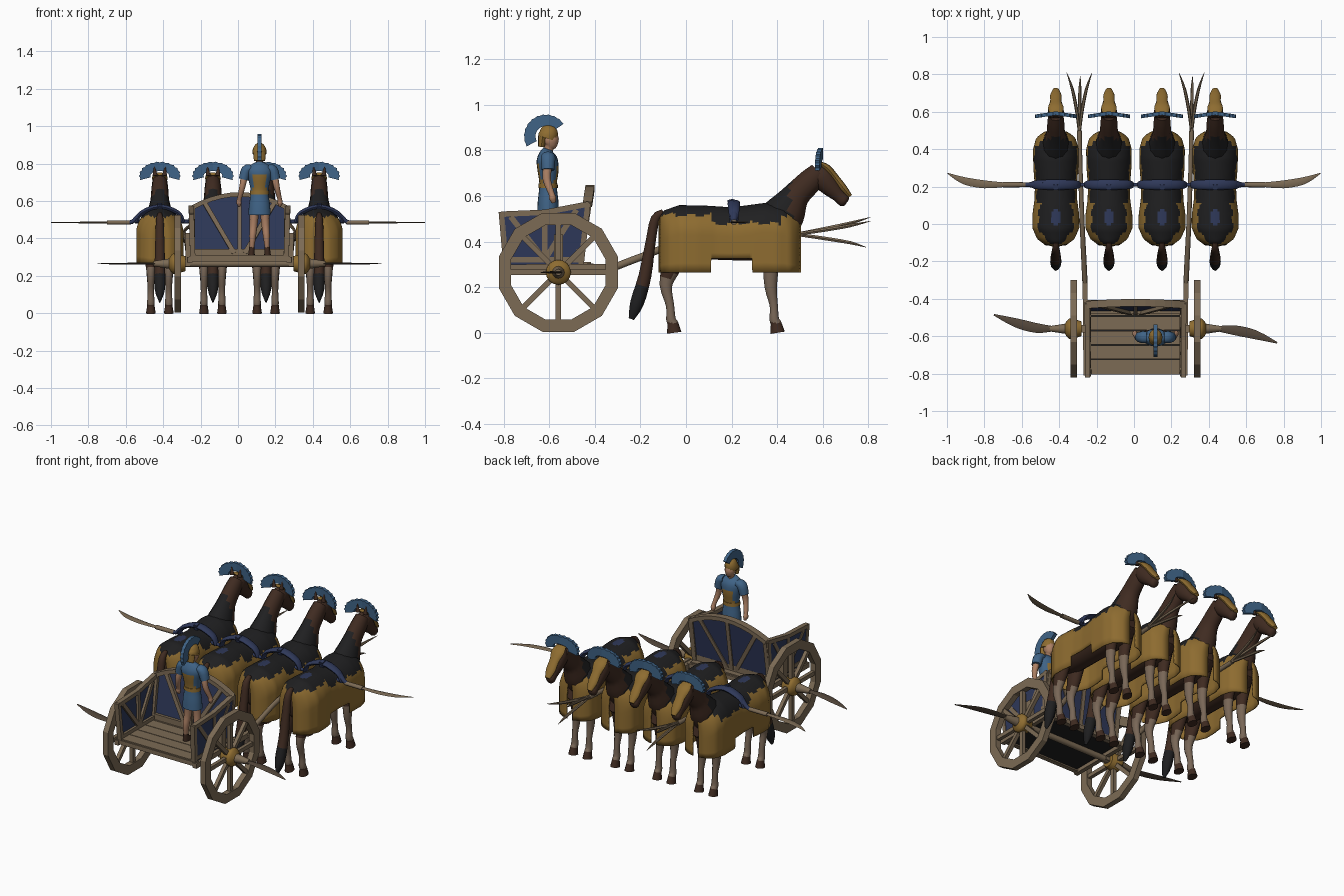
import bpy, bmesh
from math import sin, cos, pi, radians, sqrt
from mathutils import Vector

if "Cube" in bpy.data.objects:
    bpy.data.objects.remove(bpy.data.objects["Cube"])


def material(name, *rgb):
    m = bpy.data.materials.new(name)
    m.diffuse_color = (*rgb, 1)
    m.use_nodes = True
    m.node_tree.nodes["Principled BSDF"].inputs["Base Color"].default_value = (*rgb, 1)
    return m


WOOD = material("weathered wood", .20, .145, .09)
GOLD = material("dull gold", .27, .15, .03)
BROWN = material("horse brown", .05, .024, .015)
BLACK = material("black cloth", .014, .014, .015)
NAVY = material("navy blue", .028, .04, .10)
BLUE = material("tunic blue", .05, .125, .24)
SKIN = material("skin", .42, .22, .13)
WRAP = material("leg wrap", .19, .135, .095)
STEEL = material("dark blade", .09, .065, .045)
smooth_objects = []


def finish(name, bm, mats, rule=None, smooth=True):
    """Turn a bmesh into an object; rule picks a material index from a face centre."""
    bmesh.ops.remove_doubles(bm, verts=bm.verts, dist=1e-5)
    bmesh.ops.recalc_face_normals(bm, faces=bm.faces)
    if rule:
        for f in bm.faces:
            f.material_index = rule(f.calc_center_median())
    me = bpy.data.meshes.new(name)
    bm.to_mesh(me)
    bm.free()
    for m in mats if isinstance(mats, tuple) else (mats,):
        me.materials.append(m)
    ob = bpy.data.objects.new(name, me)
    bpy.context.collection.objects.link(ob)
    if smooth:
        smooth_objects.append(ob)
    return ob


def curve(secs, n):
    """Catmull-Rom refinement of path sections."""
    s = [secs[0], *secs, secs[-1]]
    out = []
    for a, b, c, d in zip(s, s[1:], s[2:], s[3:]):
        for k in range(n):
            t = k / n
            out.append([q + t / 2 * (r - p + t * (2*p - 5*q + 4*r - w + t * (3*(q - r) + w - p)))
                        for p, q, r, w in zip(a, b, c, d)])
    return out + [list(secs[-1])]


def loft(name, secs, mats, ref=(1, 0, 0), sides=12, n=3, rule=None):
    """Skin sections (x, y, z, half width along ref, half height)."""
    secs = curve(secs, n) if n > 1 else secs
    box = sides == 4
    bm, rings = bmesh.new(), []
    pts = [Vector(s[:3]) for s in secs]
    for i, s in enumerate(secs):
        tan = (pts[min(i + 1, len(pts) - 1)] - pts[max(i - 1, 0)]).normalized()
        up = tan.cross(Vector(ref)).normalized()
        side = up.cross(tan)
        k = sqrt(2) if box else 1
        angs = [2 * pi * (j + box / 2) / sides for j in range(sides)]
        rings.append([bm.verts.new(pts[i] + k * (side * s[3] * cos(a) + up * s[4] * sin(a)))
                      for a in angs])
    for r, q in zip(rings, rings[1:]):
        for j in range(sides):
            bm.faces.new((r[j - 1], r[j], q[j], q[j - 1]))
    bm.faces.new(rings[0])
    bm.faces.new(rings[-1])
    return finish(name, bm, mats, rule, not box)


def beam(name, a, b, w, h, mat=WOOD, ref=(1, 0, 0)):
    return loft(name, [(*a, w, h), (*b, w, h)], mat, ref, 4, 1)


def panel(name, pts, depth, mat):
    """Flat outline given thickness along a vector."""
    bm = bmesh.new()
    f = bm.faces.new([bm.verts.new(p) for p in pts])
    new = bmesh.ops.extrude_face_region(bm, geom=[f])["geom"]
    bmesh.ops.translate(bm, vec=depth, verts=[v for v in new if isinstance(v, bmesh.types.BMVert)])
    return finish(name, bm, mat, smooth=False)


def band(name, place, n, a0, a1, outer, inner, half, mat, wave=0):
    """Thick arc: wheel rims and helmet crests. place maps (u, v, w) to space."""
    bm, rings = bmesh.new(), []
    for i in range(n + 1):
        a = radians(a0 + (a1 - a0) * i / n)
        k = 1 - wave * (i % 2)
        rings.append([bm.verts.new(place(r[0] * cos(a) * q, r[1] * sin(a) * q, w))
                      for r, w, q in ((outer, half, k), (outer, -half, k), (inner, -half, 1), (inner, half, 1))])
    for r, q in zip(rings, rings[1:]):
        for j in range(4):
            bm.faces.new((r[j - 1], r[j], q[j], q[j - 1]))
    if a1 - a0 < 360:
        bm.faces.new(rings[0])
        bm.faces.new(rings[-1])
    return finish(name, bm, mat, smooth=False)


def lookup(table, y):
    for (a, p), (b, q) in zip(table, table[1:]):
        if y <= b:
            return p + (q - p) * max(0, y - a) / (b - a)
    return table[-1][1]


# ---- horse: armoured blanket draped over the body ----
TOP = [(-.12, .50), (-.1, .535), (-.03, .56), (.1, .557), (.2, .55), (.35, .57), (.43, .56), (.5, .51)]
WIDE = [(-.12, .02), (-.11, .06), (-.08, .1), (-.02, .126), (.05, .125), (.13, .114),
        (.2, .112), (.3, .12), (.4, .122), (.46, .105), (.49, .07), (.505, .02)]


def blanket():
    bm, rows = bmesh.new(), []
    stations = sorted([-.12 + .0125 * i for i in range(51)] + [.109, .111, .289, .291])
    for y in stations:
        w, top = lookup(WIDE, y), lookup(TOP, y)
        hem = .325 if .11 < y < .29 else .264
        row = []
        for i in range(-20, 21):
            a = min(1, abs(i) / 16) * pi / 2
            z = top - .13 * (1 - cos(a))
            z += (hem - z) * max(0, abs(i) - 16) / 4
            row.append(bm.verts.new((w * sin(a) * (1 if i > 0 else -1), y, z)))
        rows.append(row)
    for r, q in zip(rows, rows[1:]):
        for j in range(40):
            bm.faces.new((r[j], r[j + 1], q[j + 1], q[j]))

    def rule(c):
        if (c.x / .03) ** 2 + ((c.y - .035) / .04) ** 2 < 1 and c.z > .5:
            return 2
        edge = .48 if .11 < c.y < .42 else .517
        return int(c.z > edge + .008 * sin(c.y * 70))
    ob = finish("horse_blanket", bm, (GOLD, BLACK, NAVY), rule)
    ob.modifiers.new("thickness", "SOLIDIFY").thickness = .006
    return ob


horse = [blanket()]
horse.append(loft("horse_body", [(0, -.1, .43, .05, .06), (0, -.05, .43, .09, .1), (0, .15, .425, .09, .105),
                                 (0, .38, .43, .095, .11), (0, .48, .45, .05, .07)], BROWN, sides=16))
horse.append(loft("horse_neck", [(0, .4, .48, .08, .1), (0, .44, .535, .068, .088), (0, .485, .605, .05, .06),
                                 (0, .545, .665, .045, .054), (0, .585, .705, .04, .045)],
                  (BROWN, BLACK), rule=lambda c: int(c.y < .46 and c.z > .5)))
horse.append(loft("horse_head", [(0, .56, .715, .02, .03), (0, .59, .69, .042, .052), (0, .63, .645, .038, .045),
                                 (0, .67, .602, .027, .03), (0, .695, .578, .026, .028),
                                 (0, .705, .57, .012, .015)], BROWN))
horse.append(loft("horse_face_plate", [(0, .585, .745, .03, .008), (0, .62, .722, .042, .016),
                                       (0, .655, .68, .03, .016), (0, .69, .635, .03, .016),
                                       (0, .72, .598, .016, .01)], GOLD))
horse.append(band("horse_crest", lambda u, v, w: (u, .592 + w - .15 * abs(u), .735 + v), 26, -18, 198,
                  (.112, .076), (.05, .025), .01, BLUE, .06))
horse.append(loft("horse_tail", [(0, -.1, .53, .012, .012), (0, -.135, .5, .02, .02), (0, -.155, .4, .024, .022),
                                 (0, -.18, .25, .028, .028), (0, -.215, .13, .028, .03), (0, -.24, .06, .004, .012)],
                  (BROWN, BLACK), rule=lambda c: int(c.z < .2)))
horse.append(loft("yoke_pad", [(-.125, .21, .485, .018, .01), (-.1, .21, .535, .024, .012), (0, .21, .57, .028, .014),
                               (.1, .21, .535, .024, .012), (.125, .21, .485, .018, .01)], NAVY, (0, 1, 0)))
horse.append(beam("yoke_peak", (0, .205, .54), (0, .195, .585), .012, .014, NAVY))


def leg_rule(c):
    return 0 if c.z < .045 or c.z > .25 else 1


for s in (-1, 1):
    horse.append(loft("horse_ear", [(s * .025, .575, .735, .014, .01), (s * .03, .58, .785, .002, .002)], BROWN, n=1))
    x = s * .048
    horse.append(loft("horse_front_leg", [(x, .4, .42, .04, .05), (x, .375, .3, .03, .036), (x, .372, .2, .022, .027),
                                          (x, .385, .12, .016, .018), (x, .387, .06, .02, .021),
                                          (x, .395, .04, .02, .024), (x, .402, 0, .026, .032)], (BROWN, WRAP), rule=leg_rule))
    horse.append(loft("horse_hind_leg", [(x, -.03, .42, .045, .06), (x, -.06, .3, .034, .045),
                                         (x, -.088, .21, .022, .028), (x, -.07, .12, .017, .018), (x, -.066, .06, .02, .021),
                                         (x, -.058, .04, .02, .024), (x, -.052, 0, .026, .032)], (BROWN, WRAP), rule=leg_rule))

# ---- yoke bar, its arms and scythes ----
loft("yoke_bar", [(-.56, .21, .49, .01, .01), (.56, .21, .49, .01, .01)], NAVY, (0, 1, 0), n=1)
for s in (-1, 1):
    loft("yoke_arm", [(s * .49, .21, .555, .022, .012), (s * .54, .21, .52, .018, .012),
                      (s * .575, .21, .488, .012, .011), (s * .62, .21, .485, .011, .011)], NAVY, (0, 1, 0))
    loft("yoke_scythe_handle", [(s * .58, .21, .485, .013, .012), (s * .7, .21, .485, .015, .012)], WOOD, (0, 1, 0), n=1)
    loft("yoke_scythe", [(s * .69, .21, .485, .012, .006), (s * .8, .212, .485, .021, .005),
                         (s * .91, .232, .485, .019, .004), (s * .998, .272, .485, .002, .002)], WOOD, (0, 1, 0), 6)

# ---- wheels, hubs and rotating blades ----
for s in (-1, 1):
    band("wheel_rim", lambda u, v, w: (s * .33 + w, -.56 + u, .265 + v), 12, 15, 375, (.27, .27), (.215, .215), .017, WOOD)
    for k in range(8):
        a = k * pi / 4
        beam("wheel_spoke", (s * .33, -.56, .265), (s * .33, -.56 + .23 * cos(a), .265 + .23 * sin(a)), .011, .012)
    loft("wheel_hub", [(s * .29, -.56, .265, .04, .04), (s * .345, -.56, .265, .055, .055),
                       (s * .365, -.56, .265, .045, .045), (s * .38, -.56, .265, .02, .02)], GOLD, (0, 1, 0), 16)
    loft("hub_collar", [(s * .37, -.56, .265, .028, .028), (s * .46, -.56, .265, .014, .014)], WOOD, (0, 1, 0), n=1)
    loft("hub_blade", [(s * .44, -.56, .265, .014, .006), (s * .53, -.562 - s * .006, .265, .026, .006),
                       (s * .64, -.56 - s * .032, .265, .024, .005),
                       (s * .757, -.56 - s * .075, .265, .004, .002)], STEEL, (0, 1, 0), 6)
loft("axle", [(-.36, -.56, .265, .018, .018), (.36, -.56, .265, .018, .018)], WOOD, (0, 1, 0), n=1)

# ---- chariot floor ----
for k in range(5):
    y = -.762 + k * .077
    beam("floor_plank", (-.255, y, .303), (.255, y, .303), .0365, .007, ref=(0, 1, 0))
beam("floor_underside", (0, -.79, .289), (0, -.42, .289), .245, .004, BLACK)
for y in (-.79, -.42):
    beam("floor_cross_beam", (-.27, y, .29), (.27, y, .29), .014, .013, ref=(0, 1, 0))

# ---- curved front board with fan of braces ----


def front(x, z):
    return Vector((x, -.47 + .15 * (z - .31), z))


def arch(x):
    return .56 + .075 * (1 - (x / .26) ** 2)


xs = [-.255 + .051 * i for i in range(11)]
panel("front_board", [front(-.255, .31), front(.255, .31)] + [front(x, arch(x)) for x in reversed(xs)], (0, .012, 0), NAVY)
loft("front_rail", [(*front(x, arch(x)), .02, .012) for x in xs], WOOD, (0, 1, 0), 4, 1)
beam("front_sill", front(-.26, .327), front(.26, .327), .015, .017, ref=(0, 1, 0))
for x in (-.25, -.19, 0, .19, .25):
    foot = x if abs(x) == .25 else x * .15
    beam("front_brace", front(foot, .32), front(x, arch(x)), .012, .018)

# ---- sides, shafts and shaft spears ----
for s in (-1, 1):
    def wall(y, z):
        return Vector((s * (.25 + .03 * (z - .3)), y, z))
    panel("side_board", [wall(-.79, .3), wall(-.46, .3), wall(-.435, .56), wall(-.62, .525), wall(-.81, .52)],
          (s * .01, 0, 0), NAVY)
    for a, b, c, d in ((-.81, .52, -.62, .528), (-.62, .528, -.425, .565), (-.79, .3, -.81, .53), (-.46, .3, -.43, .57),
                       (-.62, .32, -.62, .525), (-.62, .32, -.77, .51), (-.62, .32, -.48, .54), (-.79, .32, -.46, .32)):
        beam("side_rail", wall(a, b), wall(c, d), .014, .012)
    beam("side_bracket", (s * .275, -.56, .25), (s * .275, -.56, .43), .014, .02)
    beam("frame_beam", (s * .265, -.81, .285), (s * .27, -.3, .287), .013, .015)
    loft("shaft", [(s * .27, -.32, .285, .014, .016), (s * .276, -.19, .335, .014, .016), (s * .285, 0, .4, .013, .015),
                   (s * .295, .3, .42, .012, .013), (s * .3, .5, .43, .013, .013)], WOOD)
    for dx, y, z in ((-.068, .81, .507), (.005, .79, .375), (.068, .81, .49)):
        loft("shaft_spear", [(s * .3, .48, .432, .007, .008), (s * .3 + dx * .2, .6, .432 + (z - .432) * .3, .009, .009),
                             (s * .3 + dx * .55, .72, .432 + (z - .432) * .65, .008, .008),
                             (s * .3 + dx, y, z, .001, .001)], WOOD, sides=6)

# ---- charioteer ----
DX, DY = .107, -.605


def figure(name, secs, mats, **kw):
    return loft(name, [(DX + x, DY + y, z, a, b) for x, y, z, a, b in secs], mats, **kw)


figure("tunic", [(0, 0, .525, .06, .048), (0, 0, .58, .056, .045), (0, 0, .65, .047, .038), (0, 0, .71, .058, .046),
                 (0, -.004, .76, .068, .046), (0, -.004, .79, .05, .032), (0, 0, .805, .02, .02)], (BLUE, GOLD),
       sides=20, rule=lambda c: int(.645 < c.z < .74 and abs(c.x - DX) < .034))
figure("belt", [(0, 0, .635, .052, .043), (0, 0, .655, .051, .042)], GOLD, n=1, sides=20)
figure("head", [(0, 0, .785, .018, .02), (0, .004, .81, .018, .02), (0, .01, .825, .026, .03),
                (0, .01, .85, .031, .037), (0, .008, .885, .02, .025)], SKIN)
figure("helmet", [(0, -.004, .852, .037, .042), (0, .002, .875, .036, .042), (0, 0, .9, .024, .03),
                  (0, 0, .913, .005, .006)], GOLD)
figure("helmet_neck_guard", [(0, -.03, .815, .03, .014), (0, -.024, .86, .034, .02)], GOLD, n=1)
band("helmet_crest", lambda u, v, w: (DX + w, -.615 + u, .862 + v), 22, 35, 208, (.096, .096), (.045, .045), .01, BLUE, .03)
for s in (-1, 1):
    figure("sleeve", [(s * .045, 0, .775, .02, .03), (s * .07, 0, .765, .028, .032), (s * .085, 0, .715, .026, .028)], BLUE)
    figure("arm", [(s * .08, 0, .74, .019, .02), (s * .092, -.006, .675, .016, .018), (s * .108, .015, .61, .012, .013),
                   (s * .11, .02, .59, .014, .016), (s * .108, .025, .57, .006, .008)], SKIN)
    figure("leg", [(s * .026, 0, .56, .026, .03), (s * .032, 0, .47, .021, .023), (s * .037, -.008, .41, .018, .021),
                   (s * .041, -.005, .34, .011, .013)], SKIN)
    figure("sandal", [(s * .041, -.005, .355, .014, .016), (s * .042, .0, .33, .016, .021),
                      (s * .043, .01, .31, .018, .034)], BROWN)

# ---- shading, then the team of four horses, centred over the chariot ----
bpy.ops.object.select_all(action="DESELECT")
for ob in smooth_objects:
    ob.select_set(True)
bpy.context.view_layer.objects.active = smooth_objects[0]
bpy.ops.object.shade_smooth_by_angle(angle=radians(40))
bpy.ops.object.select_all(action="DESELECT")
for k in range(4):
    for ob in horse:
        twin = ob if k == 3 else ob.copy()
        if k < 3:
            bpy.context.collection.objects.link(twin)
        twin.location.x = (k - 1.5) * .284
for ob in bpy.context.collection.objects:
    if ob.type == "MESH" and not ob.name.startswith("yoke_scythe"):
        ob.location.x += .008
